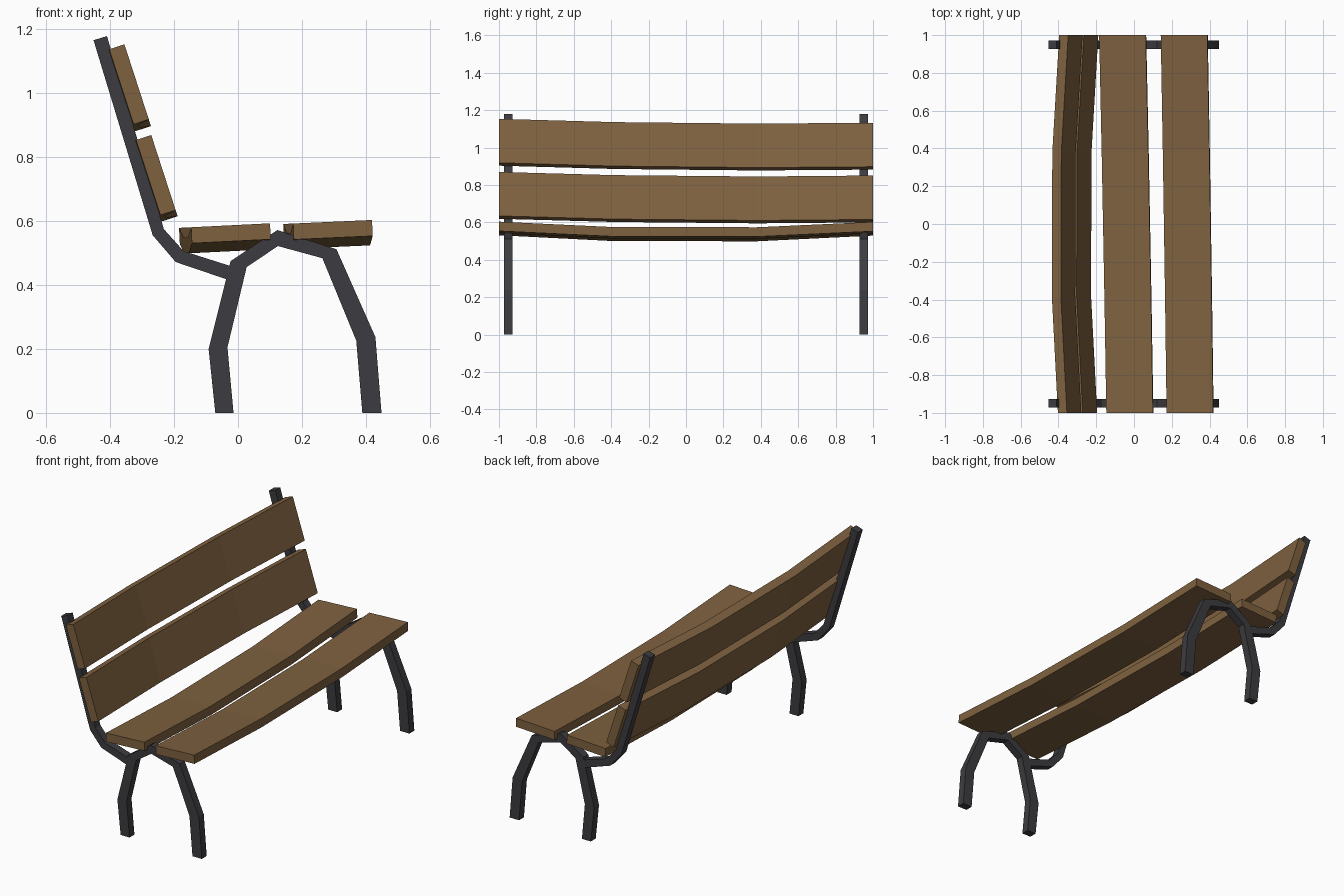
import bpy
from mathutils import Vector

if "Cube" in bpy.data.objects:
    bpy.data.objects.remove(bpy.data.objects["Cube"])


def material(name, color):
    m = bpy.data.materials.new(name)
    m.diffuse_color = color
    m.use_nodes = True
    m.node_tree.nodes["Principled BSDF"].inputs["Base Color"].default_value = m.diffuse_color
    return m


WOOD = material("wood", (0.21, 0.12, 0.05, 1))
METAL = material("dark_metal", (0.045, 0.045, 0.052, 1))


def loft(name, rings, mat):
    """Join a chain of four-sided rings into a capped solid bar."""
    verts = [v for r in rings for v in r]
    faces = [(0, 1, 2, 3), tuple(len(verts) - i for i in (1, 2, 3, 4))]
    for k in range(len(rings) - 1):
        a = k * 4
        for i in range(4):
            j = (i + 1) % 4
            faces.append((a + j, a + i, a + 4 + i, a + 4 + j))
    me = bpy.data.meshes.new(name)
    me.from_pydata(verts, [], faces)
    me.validate()
    me.materials.append(mat)
    ob = bpy.data.objects.new(name, me)
    bpy.context.collection.objects.link(ob)
    bpy.context.view_layer.objects.active = ob
    bpy.ops.object.mode_set(mode='EDIT')
    bpy.ops.mesh.select_all(action='SELECT')
    bpy.ops.mesh.normals_make_consistent(inside=False)
    bpy.ops.object.mode_set(mode='OBJECT')
    return ob


def bar(name, pairs, y, half=0.0225):
    """Flat bar in the xz plane from (outer, inner) edge points."""
    rings = []
    for (ox, oz), (ix, iz) in pairs:
        rings.append([(ox, y - half, oz), (ix, y - half, iz),
                      (ix, y + half, iz), (ox, y + half, oz)])
    return loft(name, rings, METAL)


def plank(name, centre, along, sag, skew, width=0.247, thick=0.05):
    """Bowed plank: along = width direction, skew = sideways drift to far end."""
    u = Vector((along[0], 0, along[1])).normalized()
    n = Vector((-u.z, 0, u.x))          # towards the sitter
    rings = []
    for y, bow in ((-1, 0), (-0.38, sag), (0.38, sag), (1, 0)):
        c = Vector((centre[0], y, centre[1])) + u * skew * (y + 1) / 2 - n * bow
        rings.append([c + u * width / 2 * a + n * thick / 2 * b
                      for a, b in ((-1, -1), (1, -1), (1, 1), (-1, 1))])
    return loft(name, rings, WOOD)


# Edge points of the arched legs and the backrest support
LEGS = [((-0.071, 0), (-0.014, 0)), ((-0.092, 0.2), (-0.033, 0.205)),
        ((-0.023, 0.475), (0.027, 0.456)), ((0.123, 0.572), (0.125, 0.522)),
        ((0.308, 0.512), (0.264, 0.484)), ((0.43, 0.237), (0.37, 0.226)),
        ((0.449, 0), (0.389, 0))]
BACK = [((-0.452, 1.166), (-0.41, 1.179)), ((-0.267, 0.556), (-0.232, 0.575)),
        ((-0.195, 0.472), (-0.17, 0.506)), ((-0.015, 0.411), (0.0, 0.452))]

# End frames
for side, y in (("left", -0.95), ("right", 0.95)):
    bar(side + "_legs", LEGS, y)
    bar(side + "_back_support", BACK, y)

# Seat and backrest planks
plank("rear_seat_plank", (-0.022, 0.562), (1, 0.05), 0.031, -0.038)
plank("front_seat_plank", (0.297, 0.573), (1, 0.045), 0.029, -0.031)
plank("lower_back_plank", (-0.257, 0.744), (0.309, -0.951), -0.036 * -1, 0.02)
plank("upper_back_plank", (-0.341, 1.028), (0.309, -0.951), 0.036, 0.022)
